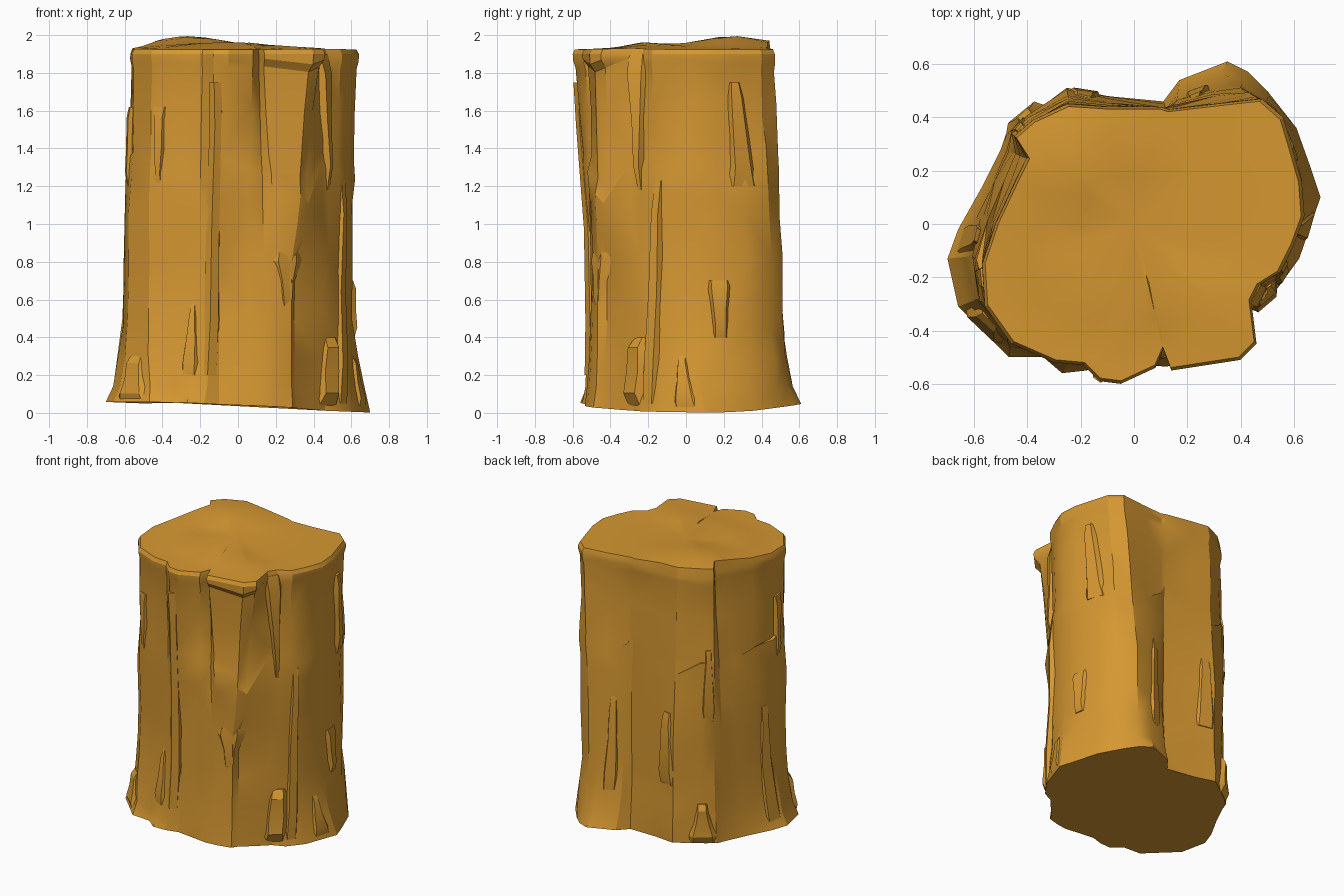
import bpy, bmesh, math, random
from mathutils import Vector

random.seed(4)
cube = bpy.data.objects.get("Cube")
if cube:
    bpy.data.objects.remove(cube)

wood = bpy.data.materials.new("ochre wood")
wood.use_nodes = True
colour = (0.67, 0.312, 0.031, 1)
wood.diffuse_color = colour
wood.node_tree.nodes["Principled BSDF"].inputs["Base Color"].default_value = colour

# Trunk outlines in hundredths, anticlockwise from the front left corner
TOP = [(-56, -31), (-46, -45), (-30, -52), (-19, -53), (-13, -59), (-5, -60), (8, -54),
       (11, -47), (14, -55), (40, -51), (46, -45), (44, -29), (47, -23), (55, -18),
       (60, -8), (64, 3), (63, 16), (59, 30), (56, 40), (48, 47), (30, 45), (13, 43),
       (10, 44), (-10, 44), (-25, 45), (-38, 39), (-45, 33), (-40, 25), (-44, 17),
       (-52, 0), (-57, -15)]
WAIST = [(-58, -28), (-47, -41), (-33, -46), (-21, -48), (-14, -52), (-10, -49), (5, -50),
         (14, -49), (20, -49), (28, -46), (30, -42), (45, -30), (48, -25), (53, -19),
         (56, -12), (60, 3), (60, 18), (57, 32), (50, 45), (40, 51), (30, 50), (16, 46),
         (12, 43), (-10, 47), (-25, 50), (-40, 40), (-46, 34), (-47, 27), (-52, 16),
         (-57, 3), (-60, -12)]
BASE = [(-66, -31), (-47, -50), (-34, -50), (-27, -56), (-18, -55), (-10, -52), (5, -53),
        (12, -53), (20, -52), (29, -49), (31, -45), (40, -35), (46, -28), (54, -24),
        (62, -13), (70, 10), (66, 22), (61, 36), (50, 50), (43, 57), (35, 61), (17, 54),
        (11, 46), (-10, 48), (-25, 51), (-42, 39), (-48, 34), (-50, 28), (-57, 14),
        (-66, -2), (-70, -13)]
N = len(TOP)
BELT = 0.8
RIM = 1.9
# Recessed panel right of the front split: how far its foot drops per column
PANEL = {8: 0, 9: 0.12, 10: 0.17}


def outline(shape, u):
    """Point on an outline at a fractional column."""
    i = math.floor(u)
    a, b = Vector(shape[i % N]), Vector(shape[(i + 1) % N])
    return a.lerp(b, u - i) / 100


def surface(u, z):
    """Point on the bark at a column and height."""
    if z < BELT:
        p = outline(WAIST, u).lerp(outline(BASE, u), (1 - z / BELT) ** 2.5)
    else:
        p = outline(WAIST, u).lerp(outline(TOP, u), (z - BELT) / (RIM - BELT))
    return Vector((p.x, p.y, z))


def top_height(x, y):
    """Sawn face with a raised splinter at the back and a low front ridge."""
    peak = 0.07 * math.exp(-((x + 0.25) ** 2 + (y - 0.25) ** 2) * 12)
    ridge = 0.035 * math.exp(-(((y + 0.22 + 0.2 * x) * 9) ** 2 + (x * 3) ** 2))
    return 1.925 + peak + ridge


def finish(bm, name, angle):
    bmesh.ops.recalc_face_normals(bm, faces=bm.faces)
    mesh = bpy.data.meshes.new(name)
    bm.to_mesh(mesh)
    bm.free()
    obj = bpy.data.objects.new(name, mesh)
    mesh.materials.append(wood)
    bpy.context.collection.objects.link(obj)
    bpy.ops.object.select_all(action="DESELECT")
    obj.select_set(True)
    bpy.context.view_layer.objects.active = obj
    bpy.ops.object.shade_smooth_by_angle(angle=math.radians(angle))


# Trunk: rings of bark, a ragged lip and a gently uneven top
bm = bmesh.new()
rings = []
for z in (0, 0.14, 0.3, 0.5, BELT, 1.1, 1.28, 1.36, 1.6, 1.83, 1.87, RIM):
    ring = []
    for c in range(N):
        p = surface(c, z)
        inset = 0
        if 1.3 < z < 1.86:
            inset = 0.05 if c in PANEL else 0.015
        if c == 7 and z < 1.3:       # the split closes below the panel
            inset = -0.01
        if 1 < z < 1.4:
            p.z -= PANEL.get(c, 0)
        scale = 1 - inset + (random.uniform(-0.013, 0.013) if 0 < z < 1.8 else 0)
        p.x, p.y = p.x * scale, p.y * scale
        if z == 0:
            p.z = 0.03 - 0.04 * p.x + 0.05 * max(0, -p.y - 0.3) + 0.1 * max(0, p.y - 0.3)
        elif 0.3 < z < 1.8 and c not in PANEL:
            p.z += random.uniform(-0.06, 0.06)
        elif 1.8 < z < RIM:          # ragged underside of the lip
            p.z += 0.02 * math.sin(c * 1.9) - 0.005
        ring.append(bm.verts.new(p))
    rings.append(ring)
for scale in (0.98, 0.7, 0.4):
    ring = []
    for c in range(N):
        p = outline(TOP, c) * scale
        ring.append(bm.verts.new((p.x, p.y, top_height(p.x, p.y))))
    rings.append(ring)
for low, high in zip(rings, rings[1:]):
    for c in range(N):
        d = (c + 1) % N
        bm.faces.new((low[c], low[d], high[d], high[c]))
heart = bm.verts.new((0, 0, top_height(0, 0)))
for c in range(N):
    bm.faces.new((rings[-1][c], rings[-1][(c + 1) % N], heart))
bm.faces.new(rings[0][::-1])
bmesh.ops.triangulate(bm, faces=[f for f in bm.faces if len(f.verts) == 4])
finish(bm, "trunk", 24)


def plate(bm, u, low, high, foot, head, depth, lean=0):
    """Chamfered slab of bark on the trunk, its width running from foot to head."""
    rows = []
    for t, lift in ((0, 0.1), (0.18, 1), (0.5, 0.8), (0.85, 0.9), (1, 0.1)):
        column = u + lean * t
        side = surface(column + 0.4, low) - surface(column - 0.4, low)
        side.z = 0
        side.normalize()
        out = Vector((side.y, -side.x, 0))
        width = (foot + (head - foot) * t) * random.uniform(0.85, 1.15)
        centre = surface(column, low + (high - low) * t)
        rows.append([bm.verts.new(centre + side * across * width + out * push)
                     for across, push in ((-0.5, -0.03), (-0.32, depth * lift),
                                          (0.25, depth * lift * 0.8), (0.5, -0.03))])
    for a, b in zip(rows, rows[1:]):
        for i in range(4):
            j = (i + 1) % 4
            bm.faces.new((a[i], a[j], b[j], b[i]))
    bm.faces.new(rows[0][::-1])
    bm.faces.new(rows[-1])


# Roots spreading at the foot
bm = bmesh.new()
for u, low, high, foot, head, depth in (
        (12.2, 0.04, 0.4, 0.18, 0.12, 0.05), (0.5, 0.06, 0.3, 0.26, 0.12, 0.025),
        (14.6, 0.03, 0.3, 0.16, 0.05, 0.02), (25, 0.06, 0.33, 0.22, 0.08, 0.03)):
    plate(bm, u, low, high, foot, head, depth)
finish(bm, "roots", 25)

# Long ridges and flakes on the bark
bm = bmesh.new()
for u, low, high, foot, head, depth, lean in (
        (13.3, 0.05, 1.23, 0.1, 0.07, 0.03, 0.2), (2.8, 0.2, 0.58, 0.12, 0.03, 0.02, 0),
        (4.4, 0.2, 1.75, 0.08, 0.08, 0.01, 0), (8.8, 0.55, 0.85, 0.06, 0.2, 0.01, 0),
        (16, 0.4, 0.7, 0.1, 0.14, 0.02, 0), (17, 1.2, 1.75, 0.18, 0.08, 0.015, -0.3),
        (20.5, 0.3, 0.95, 0.12, 0.06, 0.015, 0), (23.6, 0.45, 0.95, 0.16, 0.1, 0.02, 0),
        (25.6, 0.9, 1.4, 0.12, 0.05, 0.015, 0), (29.5, 0.1, 0.9, 0.16, 0.08, 0.015, 0),
        (30.4, 1.2, 1.62, 0.06, 0.12, 0.015, 0), (1.3, 1.2, 1.62, 0.04, 0.1, 0.012, 0)):
    plate(bm, u, low, high, foot, head, depth, lean)
finish(bm, "bark_flakes", 25)

# Split bark strip hanging in the front corner groove
bm = bmesh.new()
plate(bm, 12, 1.18, RIM, 0.04, 0.14, 0.035, -0.5)
finish(bm, "corner_strip", 25)
